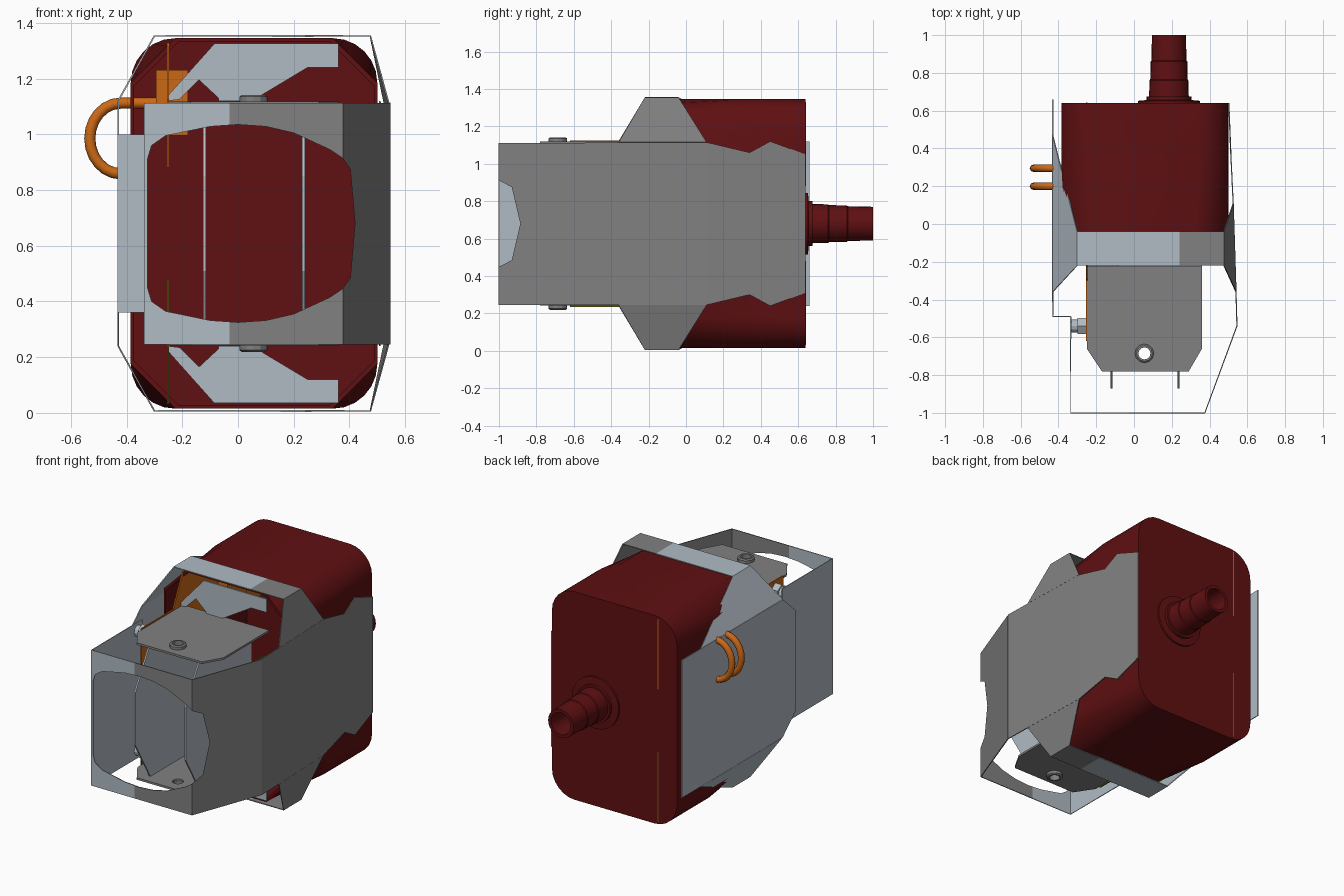
import bpy, bmesh, math
from mathutils import Vector

cube = bpy.data.objects.get("Cube")
if cube:
    bpy.data.objects.remove(cube, do_unlink=True)

MID = 0.68  # height of the horizontal symmetry plane


def material(name, rgb):
    m = bpy.data.materials.new(name)
    m.use_nodes = True
    m.diffuse_color = (*rgb, 1)
    m.node_tree.nodes["Principled BSDF"].inputs["Base Color"].default_value = (*rgb, 1)
    return m


RED = material("dark red", (0.115, 0.005, 0.006))
STEEL = material("pale steel", (0.44, 0.50, 0.55))
GREY = material("mid grey", (0.22, 0.22, 0.22))
ORANGE = material("copper orange", (0.60, 0.14, 0.008))
OLIVE = material("olive", (0.15, 0.14, 0.006))


def build(name, verts, faces, mats, idx=None, smooth=False):
    bm = bmesh.new()
    vs = [bm.verts.new(v) for v in verts]
    for i, f in enumerate(faces):
        face = bm.faces.new([vs[k] for k in f])
        face.material_index = idx[i] if idx else 0
    bmesh.ops.remove_doubles(bm, verts=bm.verts, dist=0.0005)
    bmesh.ops.recalc_face_normals(bm, faces=bm.faces)
    me = bpy.data.meshes.new(name)
    bm.to_mesh(me)
    bm.free()
    for m in mats:
        me.materials.append(m)
    ob = bpy.data.objects.new(name, me)
    bpy.context.collection.objects.link(ob)
    if smooth:
        bpy.ops.object.select_all(action='DESELECT')
        ob.select_set(True)
        bpy.context.view_layer.objects.active = ob
        bpy.ops.object.shade_smooth_by_angle(angle=math.radians(35))
    return ob


def sheet(name, polys, mats, idx=None, thick=0.006):
    """Thin metal from a list of 3D polygons."""
    verts, faces = [], []
    for p in polys:
        faces.append(range(len(verts), len(verts) + len(p)))
        verts += p
    ob = build(name, verts, faces, mats, idx)
    mod = ob.modifiers.new("Thickness", 'SOLIDIFY')
    mod.thickness, mod.offset = thick, 0
    return ob


def prism(name, pts, axis, a, b, mat):
    """Extrude a 2D outline along an axis from a to b."""
    def put(p, t):
        q = list(p)
        q.insert("xyz".index(axis), t)
        return q
    n = len(pts)
    verts = [put(p, a) for p in pts] + [put(p, b) for p in pts]
    faces = [range(n), range(n, 2 * n)]
    faces += [(i, (i + 1) % n, n + (i + 1) % n, n + i) for i in range(n)]
    return build(name, verts, faces, [mat])


def lathe(name, prof, origin, axis, mat, n=24):
    """Spin (radius, distance) points about an axis; the profile is a closed loop."""
    rot = Vector((0, 0, 1)).rotation_difference(Vector(axis))
    verts, m = [], len(prof)
    for i in range(n):
        a = 2 * math.pi * i / n
        verts += [rot @ Vector((r * math.cos(a), r * math.sin(a), d)) + Vector(origin) for r, d in prof]
    faces = [(i * m + j, i * m + (j + 1) % m, (i + 1) % n * m + (j + 1) % m, (i + 1) % n * m + j)
             for i in range(n) for j in range(m)]
    return build(name, verts, faces, [mat], smooth=n > 12)


def cut(ob, cutter):
    mod = ob.modifiers.new("Cut", 'BOOLEAN')
    mod.object, mod.solver = cutter, 'EXACT'
    cutter.hide_render = True
    bpy.context.view_layer.update()
    me = bpy.data.meshes.new_from_object(ob.evaluated_get(bpy.context.evaluated_depsgraph_get()))
    ob.modifiers.clear()
    ob.data = me


def flip(pts):
    """Mirror points top to bottom (z is the last coordinate)."""
    return [(*p[:-1], 2 * MID - p[-1]) for p in pts]


# Hollow red body: chamfered front rim blending into rounded corners
def section(y, blend, s=0.0):
    x0, x1, z0, z1, r = -0.385 + s, 0.5 - s, 0.015 + s, 1.345 - s, 0.16
    out = []
    for k, (cx, cz) in enumerate([(x1 - r, z1 - r), (x0 + r, z1 - r), (x0 + r, z0 + r), (x1 - r, z0 + r)]):
        a0 = k * math.pi / 2
        p0, p1 = [Vector((math.cos(a), math.sin(a))) for a in (a0, a0 + math.pi / 2)]
        for j in range(7):
            a = a0 + j * math.pi / 12
            q = p0.lerp(p1, j / 6).lerp(Vector((math.cos(a), math.sin(a))), blend) * r
            out.append((cx + q.x, y, cz + q.y))
    return out


rings = [section(-0.2, 0), section(0.25, 1), section(0.64, 1),
         section(0.625, 1, 0.012), section(0.25, 1, 0.012), section(-0.2, 0, 0.012)]
n = len(rings[0])
faces = [(r * n + i, r * n + (i + 1) % n, (r + 1) % 6 * n + (i + 1) % n, (r + 1) % 6 * n + i)
         for r in (0, 1, 3, 4, 5) for i in range(n)]
faces += [range(2 * n, 3 * n), range(3 * n, 4 * n)]
build("body", [v for r in rings for v in r], faces, [RED], smooth=True)

# Stepped hollow cable sleeve with flange
lathe("cable_sleeve", [(0.07, 0), (0.165, 0), (0.165, 0.012), (0.12, 0.016), (0.12, 0.035), (0.105, 0.035),
                       (0.103, 0.12), (0.099, 0.125), (0.097, 0.22), (0.093, 0.225), (0.09, 0.36),
                       (0.07, 0.36)], (0.185, 0.64, MID), (0, 1, 0), RED)

# Wrap-around front shell with a large rounded opening
plan = [(-0.335, -0.49), (-0.335, -1), (-0.03, -1), (0.375, -1), (0.545, -0.54)]
front = sheet("front_shell", [[(*p, 0.245), (*q, 0.245), (*q, 1.112), (*p, 1.112)]
                              for p, q in zip(plan, plan[1:])], [STEEL, GREY], [0, 0, 1, 1])
lower = [(-0.325, MID), (-0.325, 0.45), (-0.31, 0.40), (-0.26, 0.365), (-0.1, 0.332), (0, 0.325), (0.1, 0.332),
         (0.2, 0.355), (0.33, 0.415), (0.375, 0.445), (0.403, 0.485)]
opening = prism("opening_cutter", lower + [(0.42, MID)] + flip(lower[:0:-1]), 'y', -1.1, -0.6, GREY)
cut(front, opening)
bpy.data.objects.remove(opening)

# Right-hand panel with wavy rear edges
wave = [(0.525, 0.11, 1.115), (0.514, 0.34, 1.06), (0.509, 0.45, 1.12), (0.502, 0.64, 1.05)]
side_plan = [(0.545, -0.54), (0.54, -0.36), (0.525, 0.11)]
polys = [[(*p, 0.245), (*q, 0.245), (*q, 1.115), (*p, 1.115)] for p, q in zip(side_plan, side_plan[1:])]
polys.append(wave + flip(wave)[::-1])
sheet("left_side_panel", polys, [GREY])

# Opposite panel and the step joining it to the front shell
edge = [(-0.43, 0.66, 1.12), (-0.43, -0.36, 1.12), (-0.43, -0.49, 1.0)]
step = [(-0.43, -0.49, 1.0), (-0.335, -0.49, 1.0)]
sheet("right_side_panel", [edge + flip(edge)[::-1], step + flip(step)[::-1]], [STEEL])

# Folded straps over the top and under the bottom
strap = [
    [(-0.43, 0.47, 1.12), (-0.43, -0.36, 1.12), (-0.30, -0.22, 1.353), (-0.30, -0.04, 1.353)],
    [(-0.30, -0.04, 1.353), (-0.30, -0.22, 1.353), (0.24, -0.22, 1.353), (0.24, -0.04, 1.353)],
    [(0.24, -0.04, 1.353), (0.24, -0.22, 1.353), (0.475, -0.22, 1.353), (0.475, -0.04, 1.353)],
    [(0.475, -0.04, 1.353), (0.475, -0.22, 1.353), (0.54, -0.36, 1.115), (0.525, 0.11, 1.115)]]

# Inner frame outlines
plate = [(-0.25, -0.2), (-0.25, -0.66), (-0.17, -0.78), (0.29, -0.78), (0.36, -0.66), (0.36, -0.2)]
bracket = [(-0.25, 1.12), (-0.25, 1.14), (-0.085, 1.325), (0.36, 1.325), (0.36, 1.24), (0.25, 1.24),
           (0.075, 1.135), (0.05, 1.12), (-0.07, 1.12), (-0.07, 1.13), (-0.14, 1.195), (-0.21, 1.125)]
board = [(-0.62, 0.88), (-0.62, 1.125), (-0.3, 1.125), (-0.2, 1.33), (0.642, 1.33), (0.642, 0.88)]
hole = prism("hole_cutter", [(0.055 + 0.033 * math.cos(a * math.pi / 8), -0.685 + 0.033 * math.sin(a * math.pi / 8))
                             for a in range(16)], 'z', 0, 1.4, GREY)

for side, s in (("upper", 1), ("lower", -1)):
    def m(pts):
        return pts if s > 0 else flip(pts)

    def z(v):
        return MID + s * (v - MID)
    sheet(side + "_strap", [m(p) for p in strap], [STEEL, GREY], [0, 0, 1, 1])
    cut(prism(side + "_plate", plate, 'z', z(1.105), z(1.118), GREY), hole)
    lathe(side + "_plate_bushing", [(0.032, 0), (0.05, 0), (0.05, 0.02), (0.042, 0.026), (0.032, 0.026)],
          (0.055, -0.685, z(1.115)), (0, 0, s), GREY, 12)
    prism(side + "_bracket", m(bracket), 'y', -0.225, -0.215, STEEL)
    prism(side + "_board", m(board), 'x', -0.255, -0.247, ORANGE if s > 0 else OLIVE)
    # Hex nut and bolt end on the outer face of the board
    lathe(side + "_nut", [(0.0, 0), (0.05, 0), (0.05, 0.045), (0.0, 0.045)],
          (-0.255, -0.54, z(1.06)), (-1, 0, 0), STEEL, 6)
    lathe(side + "_bolt", [(0.0, 0), (0.035, 0), (0.035, 0.08), (0.0, 0.08)],
          (-0.255, -0.54, z(1.06)), (-1, 0, 0), STEEL, 12)
bpy.data.objects.remove(hole)

# Thin upright blades between the plates
blade = [(-0.87, MID), (-0.87, 0.85), (-0.72, 1.105), (-0.2, 1.105), (-0.2, MID)]
for name, x in (("right_blade", -0.12), ("left_blade", 0.235)):
    prism(name, blade + flip(blade[-2:0:-1]), 'x', x - 0.005, x + 0.005, STEEL)

# Copper block with two hairpin tubes
prism("copper_block", [(-0.295, 0.995), (-0.18, 0.995), (-0.18, 1.23), (-0.295, 1.23)], 'y', 0.15, 0.35, ORANGE)
for name, y in (("front_hairpin", 0.2), ("rear_hairpin", 0.295)):
    path = [(-0.28, 1.112)] + [(-0.42 - 0.112 * math.sin(a * math.pi / 12), 0.985 + 0.127 * math.cos(a * math.pi / 12))
                               for a in range(13)] + [(-0.37, 0.858)]
    cu = bpy.data.curves.new(name, 'CURVE')
    cu.dimensions, cu.bevel_depth, cu.bevel_resolution, cu.use_fill_caps = '3D', 0.02, 2, True
    sp = cu.splines.new('POLY')
    sp.points.add(len(path) - 1)
    for pt, (px, pz) in zip(sp.points, path):
        pt.co = (px, y, pz, 1)
    cu.materials.append(ORANGE)
    bpy.context.collection.objects.link(bpy.data.objects.new(name, cu))
